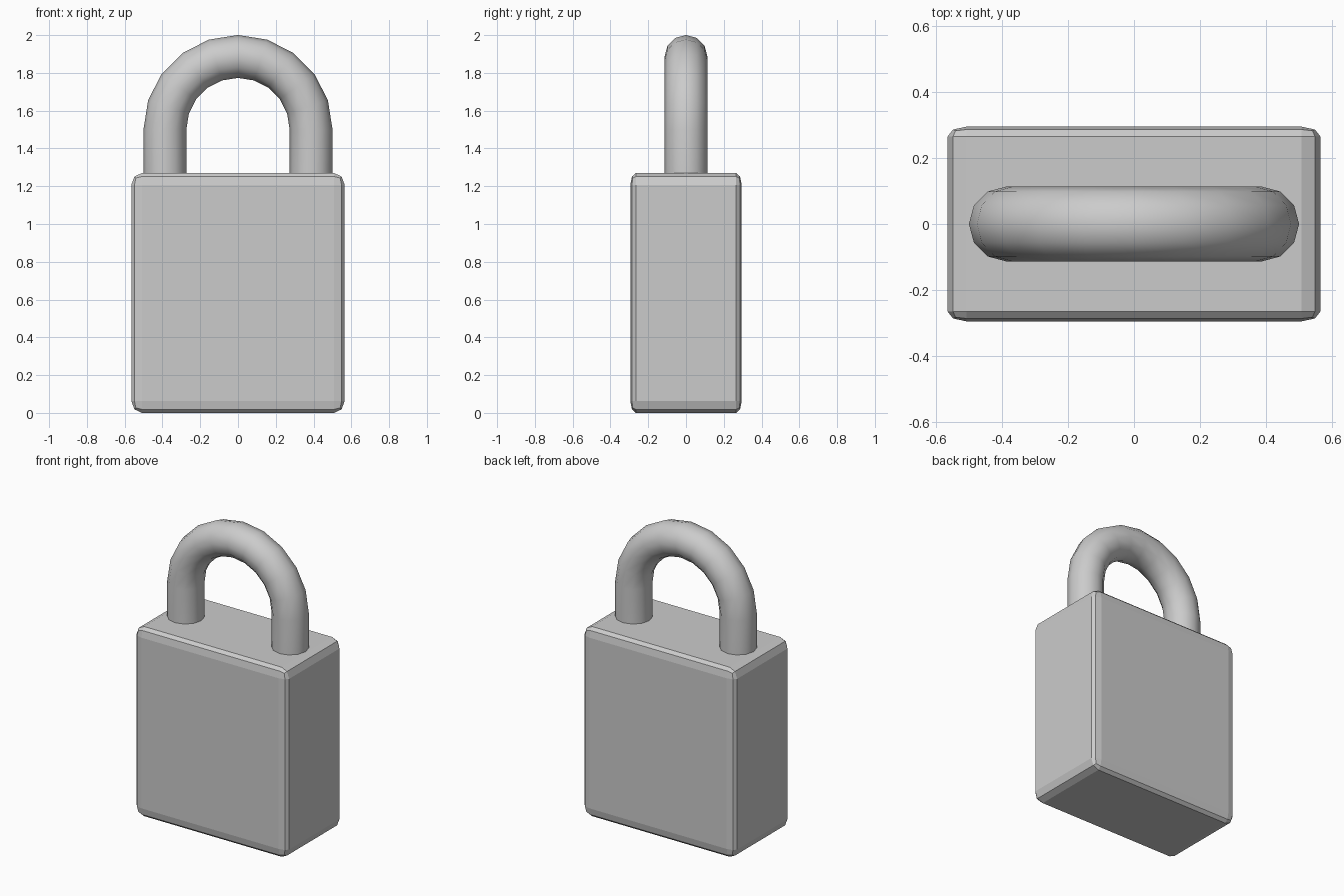
import bpy, bmesh
from math import sin, cos, pi

if "Cube" in bpy.data.objects:
    bpy.data.objects.remove(bpy.data.objects["Cube"])


def make_object(name, bm):
    bmesh.ops.recalc_face_normals(bm, faces=bm.faces[:])
    mesh = bpy.data.meshes.new(name)
    bm.to_mesh(mesh)
    bm.free()
    obj = bpy.data.objects.new(name, mesh)
    bpy.context.collection.objects.link(obj)
    return obj


# Lock body: bevelled cube, stretched so the bevel scales with each side
bm = bmesh.new()
bmesh.ops.create_cube(bm, size=2)
bmesh.ops.bevel(bm, geom=bm.edges[:], offset=0.1, offset_type='OFFSET',
                segments=2, profile=0.5, affect='EDGES')
bmesh.ops.scale(bm, vec=(0.565, 0.295, 0.635), verts=bm.verts[:])
bmesh.ops.translate(bm, vec=(0, 0, 0.635), verts=bm.verts[:])
make_object("lock_body", bm)

# Shackle: 12-sided tube along a leg, a half circle and a second leg
ARC_R, TUBE_R, ARC_Z, FOOT_Z = 0.387, 0.1135, 1.5, 1.2
SIDES, STEPS = 12, 10
stations = [(0, FOOT_Z)]
stations += [(pi * i / STEPS, ARC_Z) for i in range(STEPS + 1)]
stations += [(pi, FOOT_Z)]

bm = bmesh.new()
rings = []
for angle, z in stations:
    ring = []
    for j in range(SIDES):
        t = 2 * pi * j / SIDES
        r = ARC_R + TUBE_R * cos(t)
        ring.append(bm.verts.new((r * cos(angle), TUBE_R * sin(t), z + r * sin(angle))))
    rings.append(ring)
for a, b in zip(rings, rings[1:]):
    for j in range(SIDES):
        k = (j + 1) % SIDES
        bm.faces.new((a[j], a[k], b[k], b[j]))
bm.faces.new(rings[0])
bm.faces.new(rings[-1])
shackle = make_object("shackle", bm)

bpy.ops.object.select_all(action='DESELECT')
shackle.select_set(True)
bpy.context.view_layer.objects.active = shackle
bpy.ops.object.shade_smooth_by_angle(angle=0.7)
